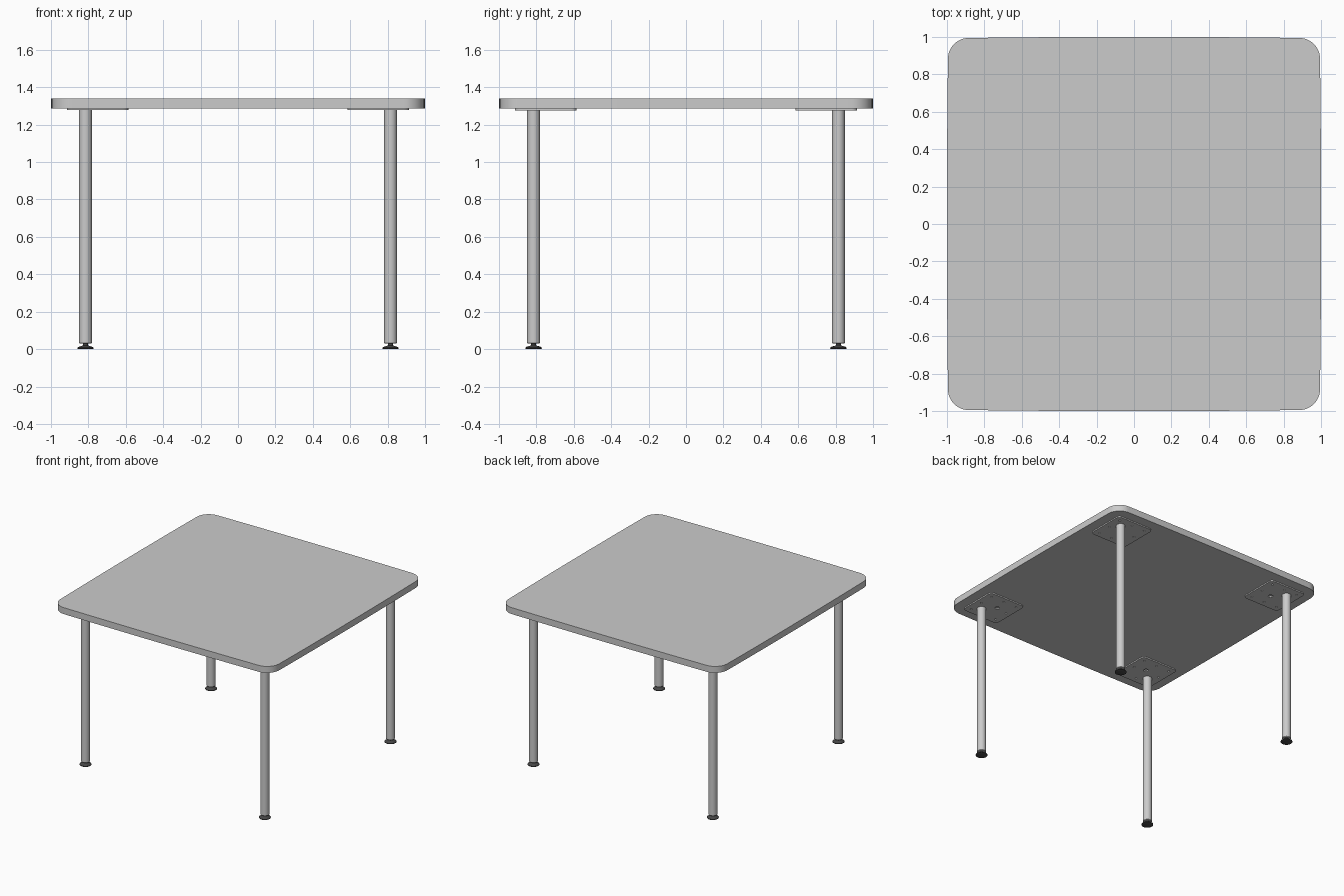
import bpy, bmesh
from math import sin, cos, pi

if "Cube" in bpy.data.objects:
    bpy.data.objects.remove(bpy.data.objects["Cube"])

dark = bpy.data.materials.new("dark_rubber")
dark.diffuse_color = (0.06, 0.06, 0.06, 1)
dark.use_nodes = True
dark.node_tree.nodes["Principled BSDF"].inputs["Base Color"].default_value = dark.diffuse_color


def finish(obj, angle=0.6):
    bpy.ops.object.select_all(action='DESELECT')
    obj.select_set(True)
    bpy.context.view_layer.objects.active = obj
    bpy.ops.object.shade_smooth_by_angle(angle=angle)


def mesh_object(name, bm):
    bmesh.ops.recalc_face_normals(bm, faces=bm.faces)
    me = bpy.data.meshes.new(name)
    bm.to_mesh(me)
    bm.free()
    obj = bpy.data.objects.new(name, me)
    bpy.context.collection.objects.link(obj)
    finish(obj)
    return obj


def rounded_square(cx, cy, half, r, seg, bulge=0.0):
    """Rounded square outline; sides may bow outwards slightly."""
    pts = []
    h = half - bulge
    for k in range(4):
        a0 = k * pi / 2
        def turn(x, y):
            return (cx + x * cos(a0) - y * sin(a0), cy + x * sin(a0) + y * cos(a0))
        if bulge:
            for i in range(1, 12):
                t = -1 + 2 * i / 12
                pts.append(turn(h + bulge * (1 - t * t), t * (h - r)))
        for i in range(seg + 1):
            a = i / seg * pi / 2
            pts.append(turn(h - r + r * cos(a), h - r + r * sin(a)))
    return pts


def circle(cx, cy, r, n):
    return [(cx + r * cos(2 * pi * i / n), cy + r * sin(2 * pi * i / n)) for i in range(n)]


def lathe(name, profile, x, y, n=32):
    bm = bmesh.new()
    rings = [[bm.verts.new((px, py, z)) for px, py in circle(x, y, r, n)] for r, z in profile]
    for a, b in zip(rings, rings[1:]):
        for i in range(n):
            j = (i + 1) % n
            bm.faces.new((a[i], a[j], b[j], b[i]))
    bm.faces.new(rings[0])
    bm.faces.new(rings[-1])
    return mesh_object(name, bm)


# Table top with rounded corners and slightly bowed sides
bm = bmesh.new()
face = bm.faces.new([bm.verts.new((x, y, 1.287))
                     for x, y in rounded_square(0, 0, 1.0, 0.11, 12, 0.006)])
ext = bmesh.ops.extrude_face_region(bm, geom=[face])
bmesh.ops.translate(bm, vec=(0, 0, 0.053),
                    verts=[v for v in ext["geom"] if isinstance(v, bmesh.types.BMVert)])
mesh_object("table_top", bm)


def mounting_plate(name, sx, sy):
    """Flat plate with a centre hole and screw holes, as a filled curve."""
    c = 0.75
    cu = bpy.data.curves.new(name, 'CURVE')
    cu.dimensions, cu.fill_mode, cu.extrude = '2D', 'BOTH', 0.005
    loops = [rounded_square(sx * c, sy * c, 0.165, 0.03, 6),
             circle(sx * (c - 0.02), sy * (c - 0.02), 0.018, 16)]
    for dx in (-1, 0, 1):
        for dy in (-1, 0, 1):
            if (dx, dy) != (0, 0):
                loops.append(circle(sx * c + dx * 0.12, sy * c + dy * 0.12, 0.008, 10))
    for pts in loops:
        sp = cu.splines.new('POLY')
        sp.points.add(len(pts) - 1)
        for p, (x, y) in zip(sp.points, pts):
            p.co = (x, y, 0, 1)
        sp.use_cyclic_u = True
    obj = bpy.data.objects.new(name, cu)
    obj.location.z = 1.282
    bpy.context.collection.objects.link(obj)


# Four corners: plate, leg and levelling foot
for sy, fb in ((-1, "front"), (1, "back")):
    for sx, lr in ((-1, "left"), (1, "right")):
        tag = f"{fb}_{lr}"
        x, y = sx * 0.815, sy * 0.815
        mounting_plate(f"{tag}_mounting_plate", sx, sy)
        lathe(f"{tag}_leg", [(0.031, 0.03), (0.034, 0.033), (0.034, 1.28)], x, y)
        foot = lathe(f"{tag}_foot", [(0.038, 0), (0.044, 0.003), (0.044, 0.008), (0.036, 0.013),
                                     (0.016, 0.019), (0.013, 0.021), (0.013, 0.032)], x, y)
        foot.data.materials.append(dark)
